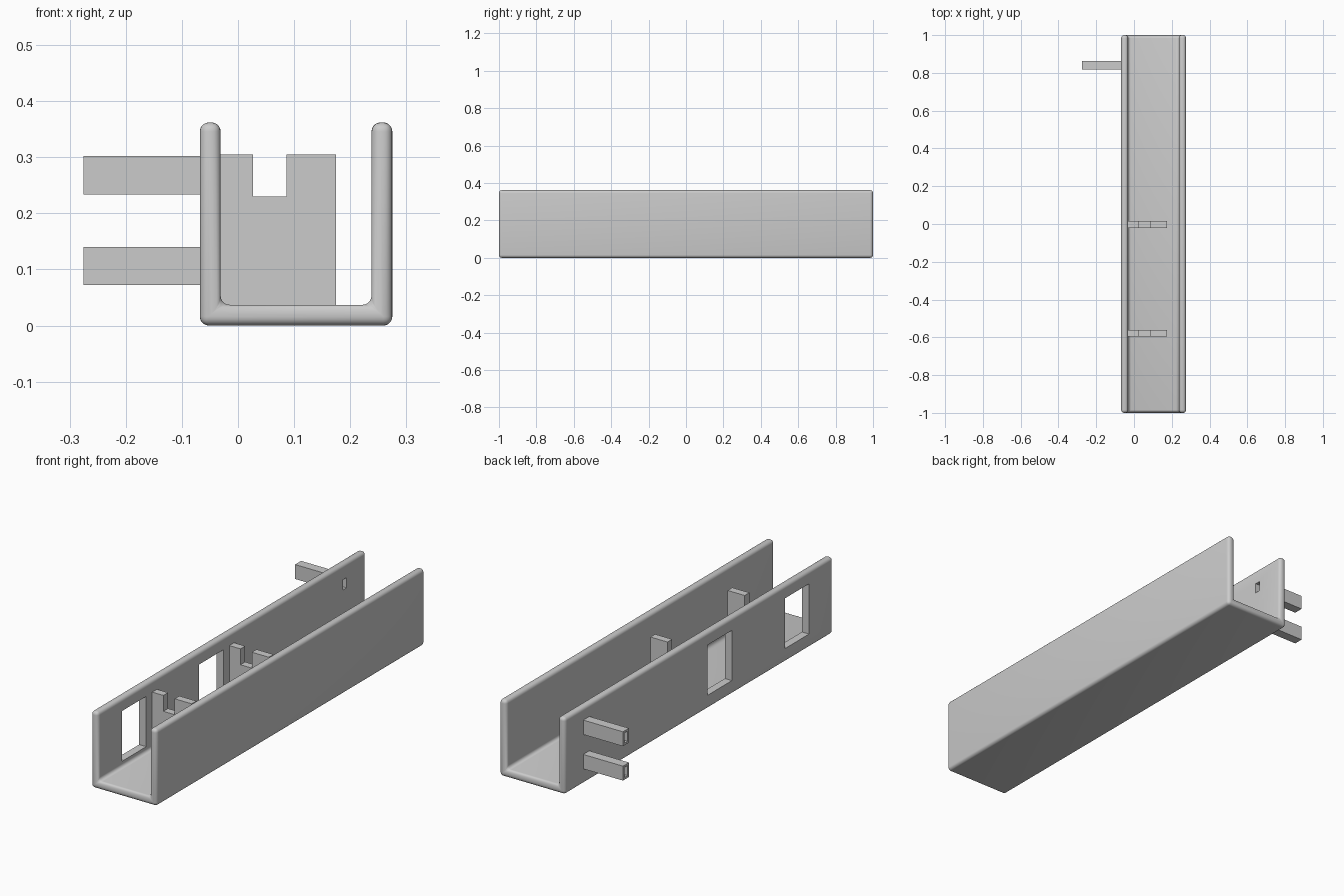
import bpy
import bmesh
import math

default_cube = bpy.data.objects.get("Cube")
if default_cube:
    bpy.data.objects.remove(default_cube, do_unlink=True)

grey = bpy.data.materials.new("light grey")
grey.use_nodes = True
COLOUR = (0.6, 0.6, 0.6, 1)
grey.diffuse_color = COLOUR
grey.node_tree.nodes["Principled BSDF"].inputs["Base Color"].default_value = COLOUR


def extrude_profile(name, profile, y0, y1):
    """Extrude an x-z outline along y."""
    bm = bmesh.new()
    face = bm.faces.new([bm.verts.new((x, y0, z)) for x, z in profile])
    moved = bmesh.ops.extrude_face_region(bm, geom=[face])["geom"]
    verts = [g for g in moved if isinstance(g, bmesh.types.BMVert)]
    bmesh.ops.translate(bm, verts=verts, vec=(0, y1 - y0, 0))
    bmesh.ops.recalc_face_normals(bm, faces=bm.faces)
    mesh = bpy.data.meshes.new(name)
    bm.to_mesh(mesh)
    bm.free()
    mesh.materials.append(grey)
    obj = bpy.data.objects.new(name, mesh)
    bpy.context.collection.objects.link(obj)
    return obj


def box(name, x0, x1, y0, y1, z0, z1):
    return extrude_profile(name, [(x0, z0), (x1, z0), (x1, z1), (x0, z1)], y0, y1)


def cut(obj, cutter):
    mod = obj.modifiers.new("cut", "BOOLEAN")
    mod.operation = "DIFFERENCE"
    mod.solver = "EXACT"
    mod.object = cutter
    cutter.hide_render = True


def bevel(obj, width, segments):
    mod = obj.modifiers.new("rounding", "BEVEL")
    mod.width = width
    mod.segments = segments
    mod.limit_method = "ANGLE"


def bake(obj):
    """Replace the mesh by its modified result."""
    graph = bpy.context.evaluated_depsgraph_get()
    mesh = bpy.data.meshes.new_from_object(obj.evaluated_get(graph))
    obj.modifiers.clear()
    obj.data = mesh


# Main U-shaped channel with rounded edges
L, R, TOP = -0.068, 0.275, 0.362
WALL = 0.037
channel = extrude_profile("channel", [
    (L, 0), (R, 0), (R, TOP), (R - WALL, TOP),
    (R - WALL, WALL), (L + WALL, WALL), (L + WALL, TOP), (L, TOP)], -1, 1)
bevel(channel, 0.016, 5)

# Hollow prongs, whose bores run on through the wall
cutters = []
prongs = []
for level, z in (("lower", 0.072), ("upper", 0.234)):
    prong = box(level + "_prong", -0.275, L + 0.01, 0.818, 0.863, z, z + 0.068)
    bore = box(level + "_bore", -0.3, 0, 0.828, 0.853, z + 0.01, z + 0.058)
    cut(prong, bore)
    cut(channel, bore)
    prongs.append(prong)
    cutters.append(bore)

# Wall windows, each followed by a notched divider
for place, y in (("front", -0.595), ("middle", -0.02)):
    window = box(place + "_window", -0.1, 0, y - 0.225, y - 0.045, 0.065, 0.302)
    cut(channel, window)
    cutters.append(window)
    extrude_profile(place + "_divider", [
        (L + 0.03, 0.03), (0.175, 0.03), (0.175, 0.305), (0.086, 0.305),
        (0.086, 0.23), (0.027, 0.23), (0.027, 0.305), (L + 0.03, 0.305)],
        y, y + 0.035)

for obj in [channel] + prongs:
    bake(obj)
for cutter in cutters:
    bpy.data.objects.remove(cutter, do_unlink=True)

# Smooth the rounded edges only
bpy.ops.object.select_all(action="DESELECT")
channel.select_set(True)
bpy.context.view_layer.objects.active = channel
bpy.ops.object.shade_smooth_by_angle(angle=math.radians(30))
